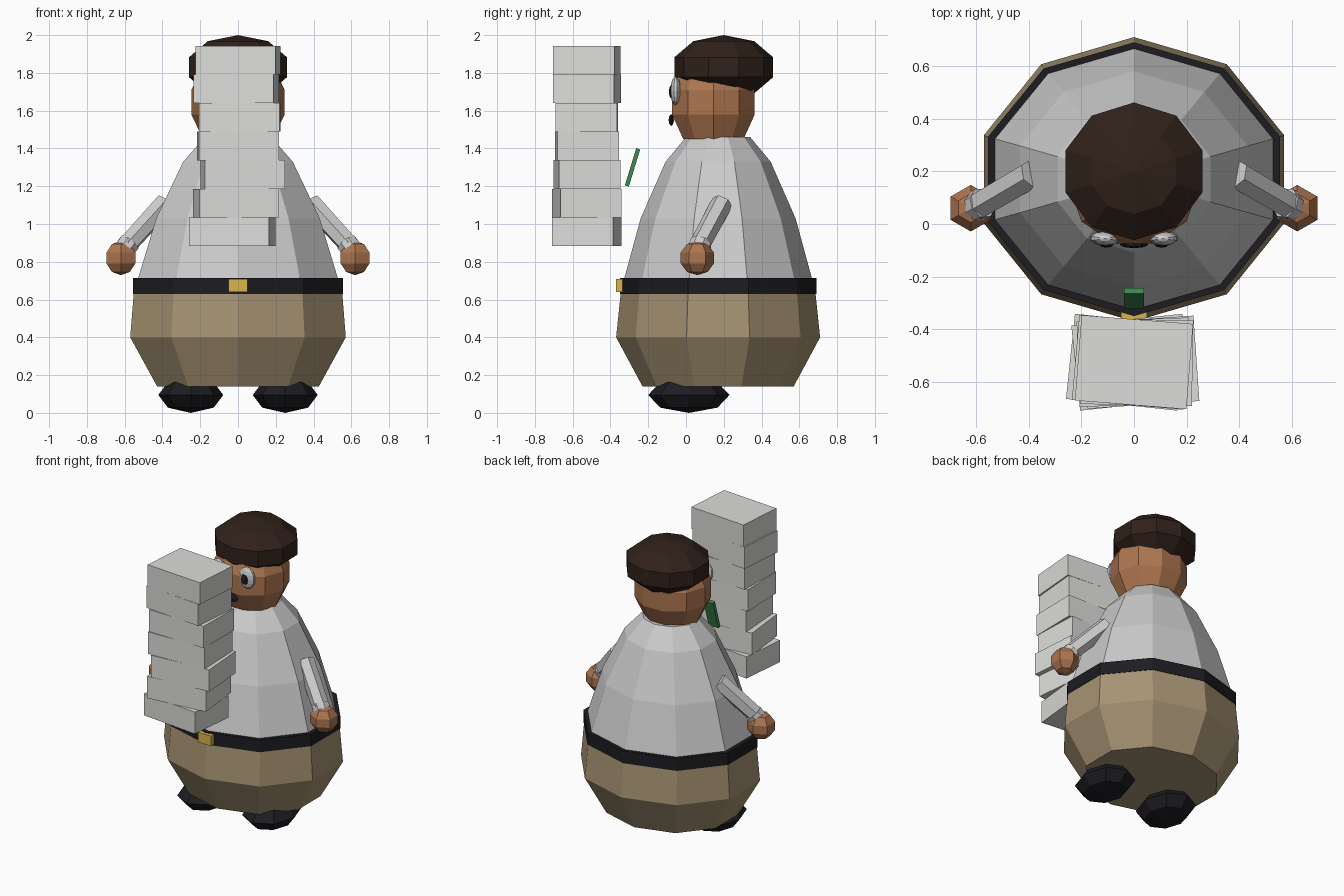
import bpy, bmesh
from math import cos, sin, pi, radians
from mathutils import Vector, Matrix

if "Cube" in bpy.data.objects:
    bpy.data.objects.remove(bpy.data.objects["Cube"])


def material(name, rgb):
    m = bpy.data.materials.new(name)
    m.diffuse_color = (*rgb, 1)
    m.use_nodes = True
    m.node_tree.nodes["Principled BSDF"].inputs["Base Color"].default_value = m.diffuse_color
    return m


WHITE = material("white", (0.80, 0.80, 0.78))
PAPER = material("paper", (0.72, 0.73, 0.70))
TAN = material("tan", (0.38, 0.29, 0.17))
BLACK = material("black", (0.012, 0.012, 0.016))
SKIN = material("skin", (0.42, 0.18, 0.08))
HAIR = material("hair", (0.03, 0.015, 0.01))
GOLD = material("gold", (0.70, 0.46, 0.07))
GREEN = material("green", (0.05, 0.25, 0.08))


def finish(name, bm, mat):
    bmesh.ops.recalc_face_normals(bm, faces=bm.faces)
    me = bpy.data.meshes.new(name)
    bm.to_mesh(me)
    bm.free()
    me.materials.append(mat)
    ob = bpy.data.objects.new(name, me)
    bpy.context.collection.objects.link(ob)
    return ob


def lathe(name, rings, mat, cy, phase, n=10):
    """Closed stack of elliptical rings (rx, ry, z)."""
    bm = bmesh.new()
    loops = [[bm.verts.new((rx * cos(phase + 2 * pi * i / n),
                            cy + ry * sin(phase + 2 * pi * i / n), z))
              for i in range(n)] for rx, ry, z in rings]
    for a, b in zip(loops, loops[1:]):
        for i in range(n):
            j = (i + 1) % n
            bm.faces.new((a[i], a[j], b[j], b[i]))
    bm.faces.new(loops[0][::-1])
    bm.faces.new(loops[-1])
    return finish(name, bm, mat)


def ball(name, loc, radii, mat, seg, rings, rot=0):
    bm = bmesh.new()
    bmesh.ops.create_uvsphere(
        bm, u_segments=seg, v_segments=rings, radius=1,
        matrix=Matrix.Translation(loc) @ Matrix.Rotation(rot, 4, 'Z') @ Matrix.Diagonal((*radii, 1)))
    return finish(name, bm, mat)


def box(name, loc, size, mat, angle=0, axis='Z'):
    bm = bmesh.new()
    bmesh.ops.create_cube(
        bm, size=1,
        matrix=Matrix.Translation(loc) @ Matrix.Rotation(angle, 4, axis) @ Matrix.Diagonal((*size, 1)))
    return finish(name, bm, mat)


def rod(name, a, b, r1, r2, mat, seg):
    a, b = Vector(a), Vector(b)
    bm = bmesh.new()
    bmesh.ops.create_cone(
        bm, cap_ends=True, segments=seg, radius1=r1, radius2=r2, depth=(b - a).length,
        matrix=Matrix.Translation((a + b) / 2) @ (b - a).to_track_quat('Z', 'Y').to_matrix().to_4x4())
    return finish(name, bm, mat)


# Clothes: ten-sided stacked profiles with a corner facing front
lathe("trousers", [(0.45, 0.40, 0.14), (0.60, 0.54, 0.40), (0.58, 0.515, 0.64)], TAN, 0.17, pi / 2)
lathe("belt", [(0.584, 0.52, 0.63), (0.584, 0.52, 0.715)], BLACK, 0.17, pi / 2)
lathe("shirt", [(0.56, 0.50, 0.70), (0.455, 0.41, 1.03), (0.305, 0.278, 1.33), (0.185, 0.17, 1.46)],
      WHITE, 0.17, pi / 2)
box("buckle", (0, -0.352, 0.675), (0.10, 0.035, 0.07), GOLD)
box("tie", (0, -0.283, 1.30), (0.075, 0.022, 0.205), GREEN, radians(-17), 'X')

# Head and hair
lathe("head", [(0.185, 0.168, 1.45), (0.247, 0.23, 1.58), (0.247, 0.23, 1.71), (0.185, 0.168, 1.84)],
      SKIN, 0.145, 0)
ball("hair", (0, 0.20, 1.83), (0.287, 0.275, 0.17), HAIR, 10, 5)
ball("mouth", (0, -0.078, 1.55), (0.055, 0.014, 0.03), BLACK, 8, 6)

# Mirrored parts
for side, s in (("left", -1), ("right", 1)):
    ball(side + "_eye", (s * 0.11, -0.055, 1.705), (0.058, 0.028, 0.075), WHITE, 10, 8)
    ball(side + "_pupil", (s * 0.105, -0.077, 1.70), (0.028, 0.013, 0.036), BLACK, 8, 6)
    rod(side + "_sleeve", (s * 0.385, 0.19, 1.11), (s * 0.59, 0.07, 0.885), 0.058, 0.055, WHITE, 6)
    rod(side + "_cuff", (s * 0.575, 0.08, 0.90), (s * 0.605, 0.063, 0.86), 0.06, 0.058, WHITE, 8)
    ball(side + "_hand", (s * 0.62, 0.06, 0.82), (0.093, 0.093, 0.091), SKIN, 6, 5)
    ball(side + "_shoe", (s * 0.25, 0.015, 0.095), (0.172, 0.215, 0.095), BLACK, 8, 4)

# Wobbly stack of seven boxes in front
stack = [(-0.03, -6), (-0.01, 6), (0.025, 4), (0.0, 2), (0.01, -1), (-0.01, -5), (0.0, -4.5)]
for i, (x, a) in enumerate(stack):
    box(f"stacked_box_{i + 1}", (x, -0.525, 0.96 + 0.151 * i), (0.425, 0.325, 0.151), PAPER, radians(a))
